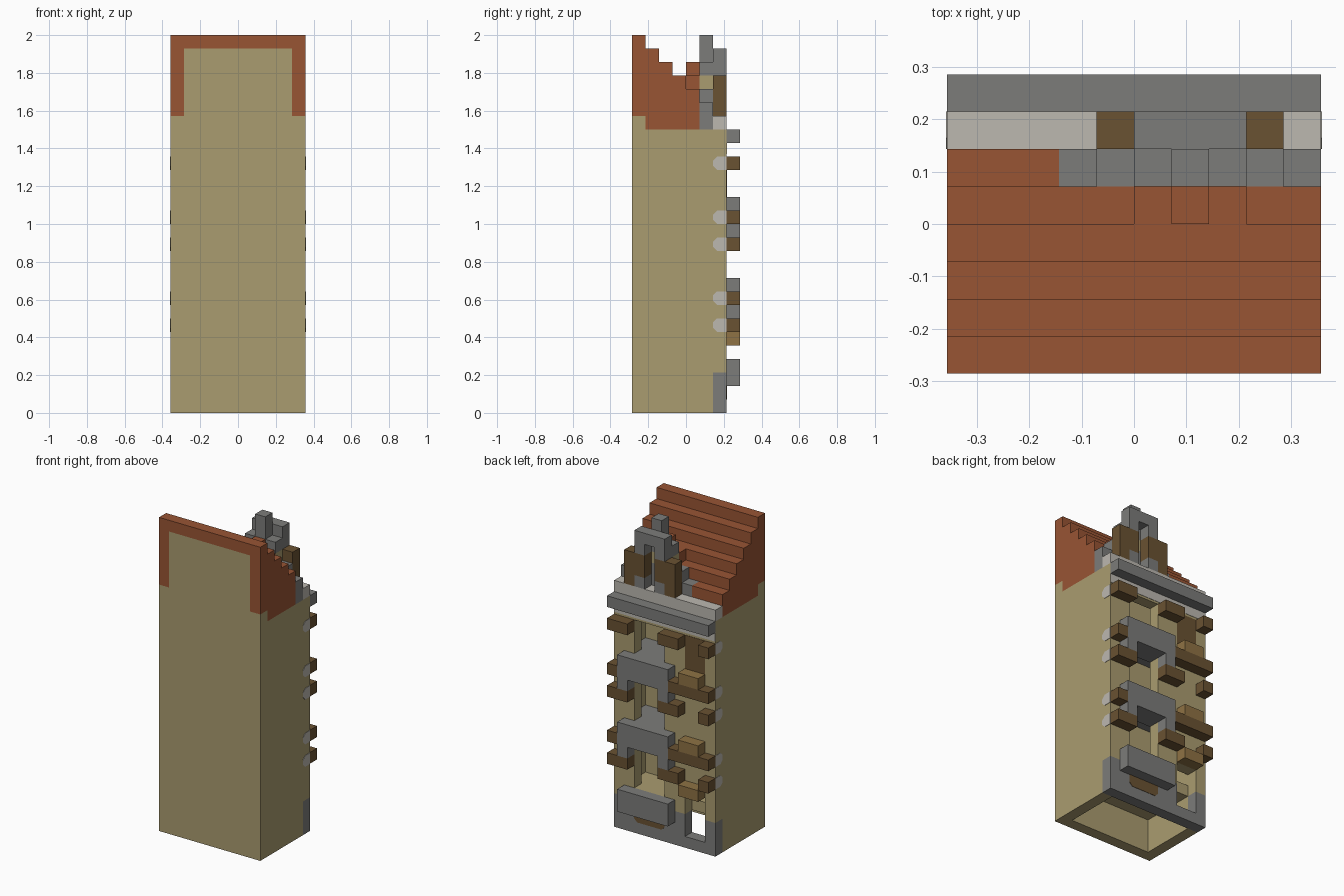
import bpy, bmesh
from mathutils import Vector

U = 1 / 14  # size of one building block

if "Cube" in bpy.data.objects:
    bpy.data.objects.remove(bpy.data.objects["Cube"])


def material(name, r, g, b):
    m = bpy.data.materials.new(name)
    m.use_nodes = True
    m.diffuse_color = (r, g, b, 1)
    m.node_tree.nodes["Principled BSDF"].inputs["Base Color"].default_value = (r, g, b, 1)
    return m


tan = material("tan plaster", .402, .332, .162)
red = material("red roof tile", .314, .089, .034)
gray = material("gray stone", .202, .202, .195)
light = material("pale stone", .503, .479, .434)
brown = material("dark wood", .144, .084, .032)
gold = material("golden wood", .271, .168, .058)


def finish(name, mat, bm):
    bmesh.ops.recalc_face_normals(bm, faces=bm.faces)
    mesh = bpy.data.meshes.new(name)
    bm.to_mesh(mesh)
    bm.free()
    mesh.materials.append(mat)
    bpy.context.collection.objects.link(bpy.data.objects.new(name, mesh))


def blocks(name, mat, *boxes):
    """One object made of boxes, each (x0, x1, y0, y1, z0, z1) in blocks."""
    bm = bmesh.new()
    for x0, x1, y0, y1, z0, z1 in boxes:
        cube = bmesh.ops.create_cube(bm, size=1)
        for v in cube["verts"]:
            v.co = Vector((x1 if v.co.x > 0 else x0,
                           y1 if v.co.y > 0 else y0,
                           z1 if v.co.z > 0 else z0)) * U
    finish(name, mat, bm)


def panel(name, mat, axis, at, points):
    """Thin painted plate centred on a wall plane."""
    bm = bmesh.new()
    rows = []
    for d in (-.03, .03):
        rows.append([bm.verts.new(Vector((at + d, a, b) if axis == "x" else (a, at + d, b)) * U)
                     for a, b in points])
    bm.faces.new(rows[0])
    bm.faces.new(rows[1])
    for i in range(len(points)):
        j = (i + 1) % len(points)
        bm.faces.new((rows[0][i], rows[0][j], rows[1][j], rows[1][i]))
    finish(name, mat, bm)


# Hollow tower walls
blocks("front_wall", tan, (-5, 5, -4, -3, 0, 22), (-4, 4, -4, -3, 22, 27))
blocks("side_walls", tan, (-5, -4, -3, 2, 0, 21), (4, 5, -3, 2, 0, 21))
blocks("back_wall", tan, (-5, -4, 2, 3, 3, 21), (3, 5, 2, 3, 3, 21),
       (-2, 0, 2, 3, 3, 21), (-4, -2, 2, 3, 5, 21),
       (0, 3, 2, 3, 3, 4), (0, 3, 2, 3, 19, 21))
blocks("stone_base", gray, (-5, -4, 2, 3, 0, 3), (-4, -2, 2, 3, 0, 1), (-2, 5, 2, 3, 0, 3))
blocks("inner_wall", tan, (-4, 4, -1, 0, 4, 21), (-4, 4, -3, 2, 3, 4))

# Roof edge and stepped roof
blocks("gable_edge", red, (-5, 5, -4, -3, 27, 28),
       (-5, -4, -4, -3, 22, 27), (4, 5, -4, -3, 22, 27))
blocks("stepped_roof", red, *[(-5, 5, y, y + 1, 21, 24 - y) for y in range(-3, 1)],
       (-5, -2, 1, 2, 21, 23))
blocks("dormer_roof", red, (0, 3, 0, 1, 24, 25), (1, 2, 0, 1, 25, 26))

# Dormer: stepped stone wall, wooden posts, cap with a small opening
blocks("dormer_steps", gray, (-2, 5, 1, 2, 21, 23), (-1, 4, 1, 2, 23, 24),
       (0, 3, 1, 2, 25, 26), (1, 2, 1, 2, 26, 28))
blocks("dormer_infill", tan, (0, 3, 1, 2, 24, 25))
blocks("dormer_posts", brown, (-1, 0, 2, 3, 22, 25), (3, 4, 2, 3, 22, 25),
       (0, 1, 2, 3, 23, 25), (2, 3, 2, 3, 23, 25))
blocks("dormer_jambs", gray, (0, 1, 2, 3, 22, 23), (2, 3, 2, 3, 22, 23))
blocks("dormer_cap", gray, (0, 1, 2, 3, 25, 27), (2, 3, 2, 3, 25, 27), (1, 2, 2, 3, 26, 27))
blocks("pale_ledge", light, (-5, 5, 2, 3, 21, 22))
blocks("back_cornice", gray, (-5, 5, 3, 4, 20, 21))
panel("pale_frieze", light, "y", 3, [(-5, 19.2), (5, 19.2), (5, 20), (-5, 20)])

# Two storeys: stone balcony, floor slab and wooden beams
for n, z in enumerate((6, 12), 1):
    blocks(f"balcony_{n}", gray, (-1, 4, 3, 4, z + 2, z + 4),
           (-1, 0, 3, 4, z + 1, z + 2), (3, 4, 3, 4, z + 1, z + 2))
    blocks(f"floor_slab_{n}", gray, (0, 3, 2, 3, z + 2, z + 4), (-4, 4, 0, 2, z + 3, z + 4))
    blocks(f"upper_beams_{n}", brown, (4, 5, 3, 4, z + 2, z + 3), (-5, -1, 3, 4, z + 2, z + 3))
    blocks(f"window_box_{n}", gold, (-4, -2, 3, 4, z + 3, z + 4))
for n, z in enumerate((6, 12, 18), 1):
    blocks(f"lower_beams_{n}", brown, (3, 5, 3, 4, z, z + 1),
           (-2, 0, 3, 4, z, z + 1), (-5, -4, 3, 4, z, z + 1))

# Ground floor
blocks("shop_awning", gray, (-1, 4, 3, 4, 2, 4))
blocks("door_hood", gold, (-4, -2, 3, 4, 5, 6))
panel("shop_door", brown, "y", 3, [(.3, 1), (2.7, 1), (3, 1.3), (3, 3), (0, 3), (0, 1.3)])
panel("top_shutter", brown, "y", 3, [(-4, 16), (-2, 16), (-2, 19), (-4, 19)])

# Pale beam ends on both sides
for side in (-1, 1):
    for z in (6, 8, 12, 14, 18):
        panel(f"beam_end_{'left' if side > 0 else 'right'}_{z}", light, "x", side * 5,
              [(3, z), (3, z + 1), (2.3, z + 1), (2, z + .7), (2, z + .3), (2.3, z)])
